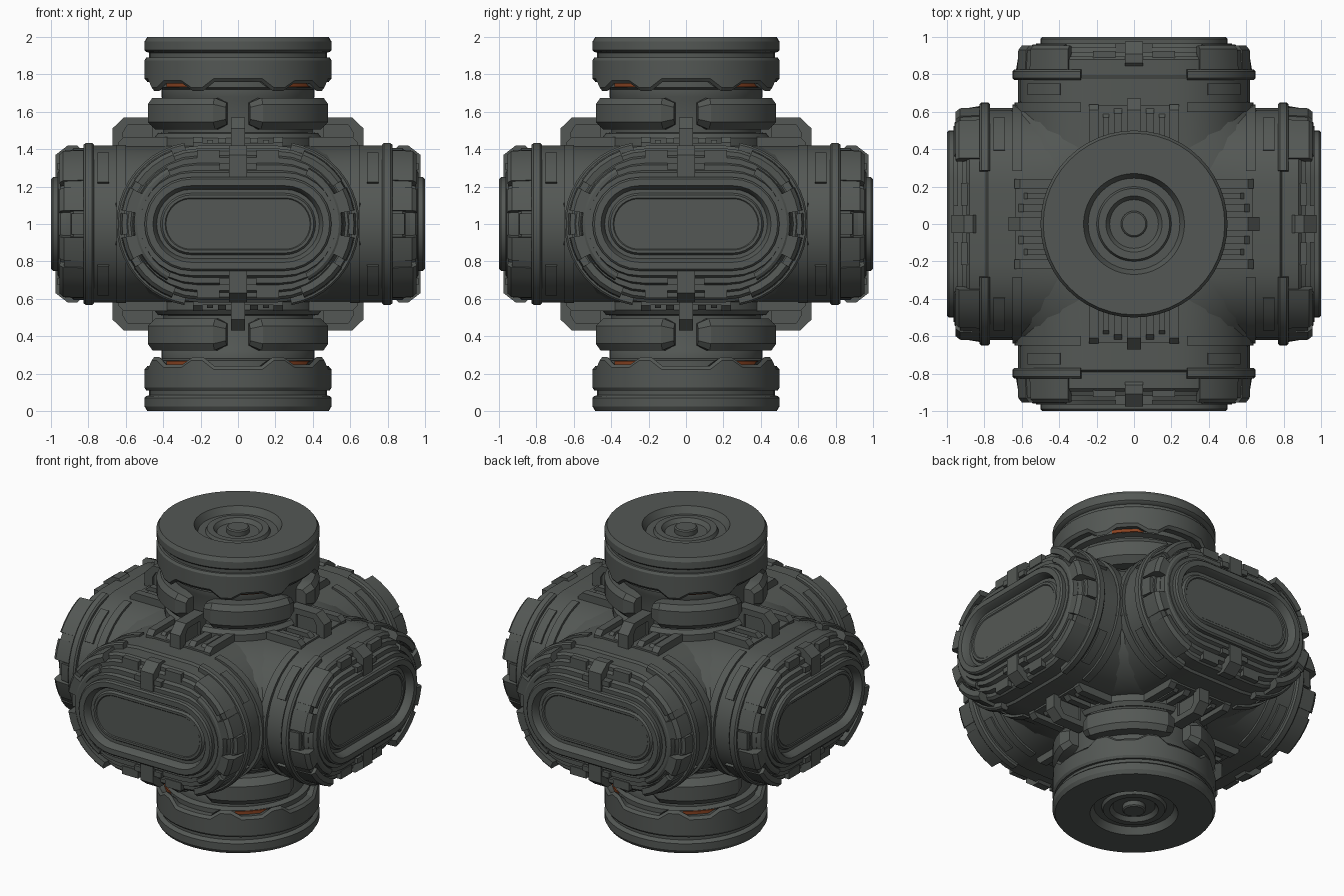
import bpy, bmesh, math
from mathutils import Matrix, Vector

if "Cube" in bpy.data.objects:
    bpy.data.objects.remove(bpy.data.objects["Cube"])


def material(name, rgb):
    m = bpy.data.materials.new(name)
    m.diffuse_color = (*rgb, 1)
    m.use_nodes = True
    m.node_tree.nodes["Principled BSDF"].inputs["Base Color"].default_value = m.diffuse_color
    return m


GREY = material("gunmetal grey", (0.088, 0.097, 0.09))
ORANGE = material("burnt orange", (0.25, 0.055, 0.015))

SPIN = [Matrix.Rotation(k * math.pi / 2, 4, 'Z') for k in range(4)]
FLIP_X = Matrix.Diagonal((-1, 1, 1, 1))
FLIP_Z = Matrix.Diagonal((1, 1, -1, 1))
I4 = Matrix.Identity(4)


def finish(name, verts, faces, mirrors="", spin=True, mat=GREY, angle=28):
    """Make one object from a part, repeated by mirroring and quarter turns."""
    mats = [I4]
    if "x" in mirrors:
        mats += [FLIP_X @ m for m in mats]
    if "z" in mirrors:
        mats += [FLIP_Z @ m for m in mats]
    if spin:
        mats = [s @ m for s in SPIN for m in mats]
    lift = Matrix.Translation((0, 0, 1))
    bm = bmesh.new()
    for m in mats:
        vs = [bm.verts.new(lift @ m @ Vector(v)) for v in verts]
        for f in faces:
            bm.faces.new([vs[i] for i in f])
    bmesh.ops.recalc_face_normals(bm, faces=bm.faces)
    me = bpy.data.meshes.new(name)
    bm.to_mesh(me)
    bm.free()
    ob = bpy.data.objects.new(name, me)
    bpy.context.collection.objects.link(ob)
    me.materials.append(mat)
    bpy.ops.object.select_all(action='DESELECT')
    ob.select_set(True)
    bpy.context.view_layer.objects.active = ob
    bpy.ops.object.shade_smooth_by_angle(angle=math.radians(angle))
    return ob


def skin(rings, caps=True):
    """Bridge equal rings of points into a tube."""
    n, k = len(rings[0]), len(rings)
    verts = [p for r in rings for p in r]
    faces = []
    for a in range(0, (k - 1) * n, n):
        faces += [(a + j, a + (j + 1) % n, a + n + (j + 1) % n, a + n + j) for j in range(n)]
    if caps:
        faces += [tuple(range(n)), tuple(range((k - 1) * n, k * n))]
    return verts, faces


def stadium(d, s, r, n=14):
    """Rounded slot outline at distance d along the front arm."""
    pts = []
    for side, start in ((1, -90), (-1, 90)):
        for i in range(n + 1):
            a = math.radians(start + 180 * i / n)
            pts.append((side * s + r * math.cos(a), -d, r * math.sin(a)))
        pts.append((0, -d, side * r))
    return pts


def lathe(profile, n=48):
    return skin([[(r * math.cos(t), r * math.sin(t), z)
                  for t in (2 * math.pi * i / n for i in range(n))] for r, z in profile])


def end_band(name, prof, a0, a1, s=0.21, mirrors="x", step=8):
    """Profile of (d, r) swept around the rounded side of an arm."""
    k = max(1, round((a1 - a0) / step))
    rings = []
    for i in range(k + 1):
        a = math.radians(a0 + (a1 - a0) * i / k)
        rings.append([(s + r * math.cos(a), -d, r * math.sin(a)) for d, r in prof])
    finish(name, *skin(rings), mirrors=mirrors)


def column_band(name, prof, half, mirrors="z", mat=GREY, taper=0.0):
    """Profile of (r, z) swept about the column, centred on a diagonal."""
    rings = []
    zm = sum(z for r, z in prof) / len(prof)
    for i in range(11):
        a = math.radians(45 - half + 2 * half * i / 10)
        end = taper if i in (0, 10) else 0
        rings.append([((r - end * .4) * math.cos(a), (r - end * .4) * math.sin(a),
                       zm + (z - zm) * (1 - end * 4)) for r, z in prof])
    finish(name, *skin(rings), mirrors=mirrors, mat=mat)


def slab(name, outline, x0, x1, mirrors="z"):
    """Outline of (d, z) on the front arm, extruded across x."""
    finish(name, *skin([[(x, -d, z) for d, z in outline] for x in (x0, x1)]), mirrors=mirrors)


def box(name, x0, x1, d0, d1, z0, z1, mirrors="xz"):
    slab(name, [(d0, z0), (d1, z0), (d1, z1), (d0, z1)], x0, x1, mirrors)


# Arms: slot-shaped tubes mitred together, with stepped ends and a sunken panel
mitre = [(x, -abs(x), z) for x, y, z in stadium(0, 0.2, 0.42)]
steps = [(.66, .2, .42), (.78, .2, .42), (.79, .2, .405), (.88, .2, .405), (.895, .2, .39),
         (.895, .21, .365), (.92, .21, .355), (.92, .22, .325), (.945, .23, .315),
         (.945, .24, .285), (.965, .25, .275), (.965, .25, .25), (.99, .25, .25),
         (1, .25, .24), (1, .25, .205), (.985, .25, .195), (.95, .25, .185),
         (.95, .25, .165), (.965, .25, .155), (.965, .25, .14), (.96, .25, .135)]
v, f = skin([mitre] + [stadium(*p) for p in steps], caps=False)
f.append(tuple(range(len(v) - len(mitre), len(v))))
finish("arms", v, f)

# Rounded core filling the creases between the arms
finish("core", *lathe([(.42, .42), (.5, .41), (.62, .37), (.74, .29), (.83, .18), (.87, .08),
                       (.87, -.08), (.83, -.18), (.74, -.29), (.62, -.37), (.5, -.41),
                       (.42, -.42)]), spin=False)

# Raised bands and clamps around the rounded sides of the arms
end_band("inner_band", [(.6, .4), (.65, .4), (.65, .43), (.6, .43)], -80, 80)
end_band("outer_band", [(.77, .4), (.825, .4), (.825, .43), (.815, .44), (.78, .44), (.77, .43)], -80, 80)
end_band("corner_bracket", [(.82, .38), (.95, .36), (.955, .395), (.935, .415), (.82, .42)], 34, 70, mirrors="xz")
end_band("low_bracket", [(.82, .38), (.955, .34), (.955, .395), (.93, .415), (.82, .42)], 10, 28, mirrors="xz")
end_band("bracket_link", [(.82, .38), (.93, .37), (.93, .408), (.82, .415)], 27, 35, mirrors="xz")
end_band("side_lug", [(.8, .38), (.89, .38), (.89, .41), (.8, .425)], -8, 8)
end_band("face_collar", [(.9, .3), (.96, .3), (.96, .32), (.95, .335), (.9, .345)], -62, 62, s=.22)
end_band("side_panel", [(.69, .4), (.75, .4), (.75, .425), (.69, .425)], 32, 64, mirrors="xz")

# Large clamp from column to arm with a thinner web inside, and low ribs beside it
slab("arm_clamp", [(.36, .4), (.36, .53), (.41, .57), (.61, .57), (.672, .51), (.672, .4),
                   (.615, .4), (.615, .49), (.59, .53), (.46, .53), (.46, .4)], -.038, .038)
slab("clamp_web", [(.4, .4), (.4, .55), (.6, .55), (.64, .5), (.64, .4)], -.022, .022)
box("rib_base", -.24, .24, .36, .635, .39, .432, "z")
for i, (x, w, d, z) in enumerate(((.085, .022, .62, .46), (.15, .016, .6, .45), (.215, .025, .64, .465))):
    slab("rib_%d" % (i + 1), [(.34, .4), (.34, z), (d - .03, z), (d, z - .03), (d, .4)],
         x - w, x + w, "xz")

# Small clamp over the edge of each arm face
slab("face_clamp", [(.84, .36), (.84, .4), (.86, .42), (.91, .42), (.975, .37), (.975, .25),
                    (.94, .25), (.94, .33)], -.048, .048)
box("clamp_rail", -.1, .1, .9, .965, .29, .325, "z")
box("edge_plate", .1, .22, .87, .925, .34, .395)

# Posts where neighbouring arms meet
post = [(.58, -.16), (.63, -.11), (.63, .11), (.58, .16)]
finish("corner_posts", *skin([[(p + q, -p + q, z) for p, z in post] for q in (-.035, .035)]))

# Column neck with base flange and a lip under the head
finish("column_neck", *lathe([(.3, .38), (.45, .38), (.45, .46), (.43, .485), (.4, .49),
                             (.4, .66), (.41, .68), (.41, .72), (.447, .73), (.447, .78),
                             (.3, .78)]), mirrors="z", spin=False)

# Column head: end disc with concentric hub, groove and wavy lower edge
head = [(.3, .76), (.43, .76), (.485, .76), (.5, .778), (.5, .875), (.49, .89), (.475, .89),
        (.475, .915), (.49, .92), (.5, .93), (.5, .975), (.485, 1), (.27, 1), (.245, .955),
        (.2, .955), (.19, .975), (.15, .975), (.13, .95), (.07, .95), (.07, .98), (.062, .987)]
v, f = lathe(head)
for i, (x, y, z) in enumerate(v):
    t = abs(math.degrees(math.atan2(y, x)) % 90 - 45)
    if 2 * 48 <= i < 4 * 48:
        v[i] = (x, y, z - (.01 if t < 14 else .048 if t < 24 else 0))
finish("column_head", v, f, mirrors="z", spin=False)

# Orange slots under the head, and chamfered collar pads on the diagonals
column_band("orange_slots", [(.44, .732), (.453, .732), (.453, .752), (.44, .752)], 12.5, mat=ORANGE)
column_band("collar_pads", [(.39, .505), (.46, .505), (.5, .545), (.5, .64), (.475, .675), (.39, .675)],
            37, taper=.08)
